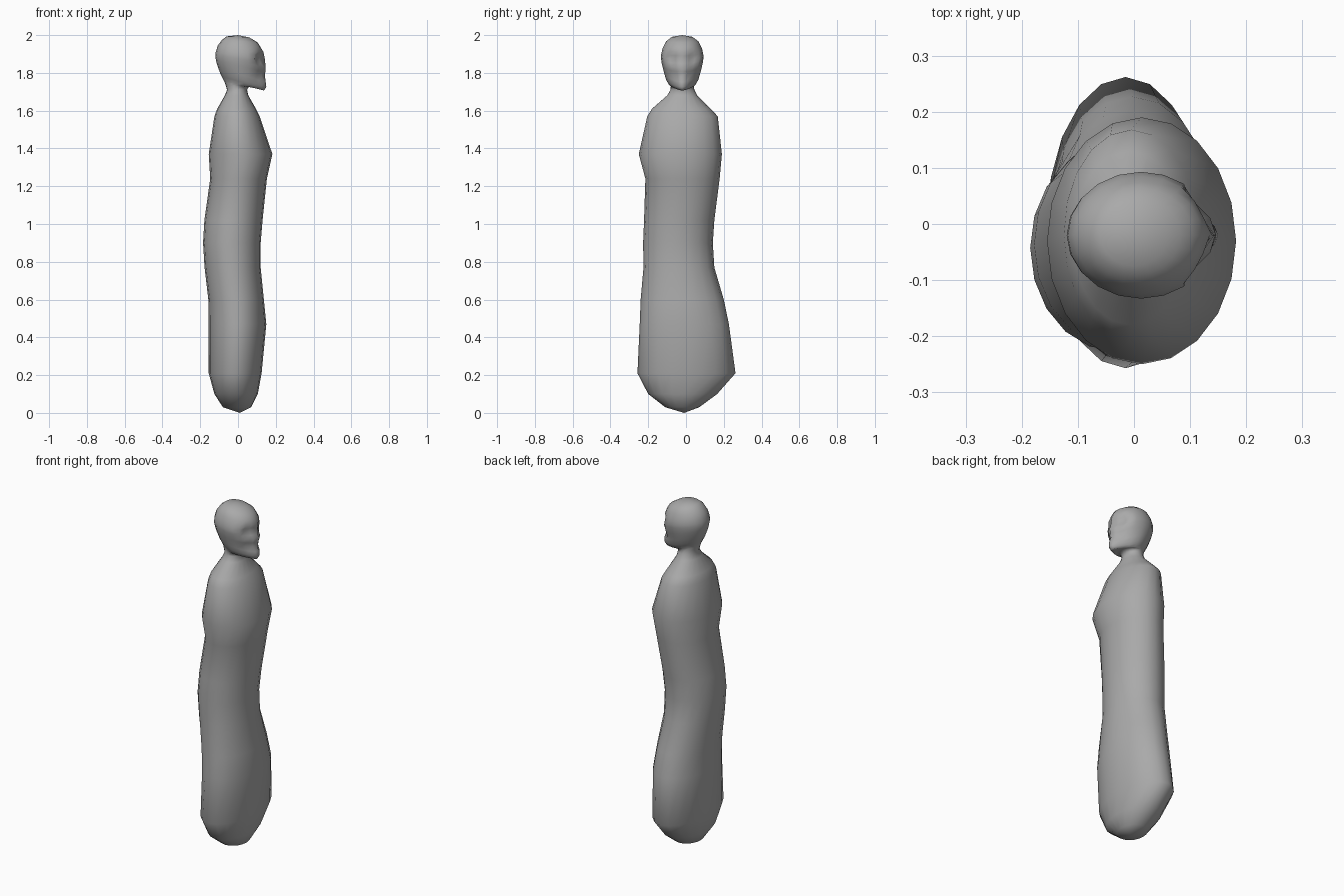
import bpy, bmesh, math
from mathutils import Vector

cube = bpy.data.objects.get("Cube")
if cube:
    bpy.data.objects.remove(cube, do_unlink=True)

SIDES = 20

# One grey for the whole figure
grey = bpy.data.materials.new("plain grey")
grey.use_nodes = True
grey.diffuse_color = (0.4, 0.4, 0.4, 1)
grey.node_tree.nodes["Principled BSDF"].inputs["Base Color"].default_value = (0.4, 0.4, 0.4, 1)

# Robe: height, x range, y range
robe = [
    (0.03, -.08, .07, -.11, .07),
    (0.10, -.125, .105, -.20, .165),
    (0.21, -.155, .125, -.257, .262),
    (0.47, -.155, .15, -.245, .227),
    (0.60, -.157, .137, -.24, .20),
    (0.77, -.177, .12, -.225, .15),
    (0.90, -.185, .12, -.227, .142),
    (1.02, -.178, .13, -.222, .15),
    (1.24, -.147, .153, -.215, .178),
    (1.37, -.155, .182, -.25, .19),
    (1.57, -.125, .115, -.205, .168),
    (1.61, -.11, .095, -.18, .13),
    (1.68, -.07, .055, -.10, .06),
    (1.71, -.058, .048, -.082, .045),
]

# Head: back height, front height, x range, half width, narrowing of the face
head = [
    (1.735, 1.73, -.065, .06, .06, 0),
    (1.76, 1.707, -.075, .138, .068, .5),
    (1.80, 1.725, -.095, .15, .085, .45),
    (1.85, 1.78, -.113, .143, .1, .25),
    (1.885, 1.83, -.12, .146, .11, .1),
    (1.91, 1.87, -.118, .143, .113, 0),
    (1.945, 1.91, -.107, .135, .105, 0),
    (1.975, 1.96, -.085, .105, .085, 0),
    (1.993, 1.988, -.06, .06, .055, 0),
]


def ring(bm, z_back, z_front, x0, x1, y0, y1, pinch=0.0):
    """Oval ring that may tilt and narrow towards the face."""
    verts = []
    for i in range(SIDES):
        a = math.tau * i / SIDES
        c, s = math.cos(a), math.sin(a)
        x = (x0 + x1) / 2 + (x1 - x0) / 2 * c
        y = (y0 + y1) / 2 + (y1 - y0) / 2 * s * (1 - pinch * max(c, 0))
        z = z_back + (z_front - z_back) * (1 + c) / 2
        verts.append(bm.verts.new((x, y, z)))
    return verts


bm = bmesh.new()
rings = [ring(bm, z, z, x0, x1, y0, y1) for z, x0, x1, y0, y1 in robe]

# Extra in-between rings give the face enough detail
face_y = -0.02
for k, row in enumerate(head):
    if k:
        mid = [(p + q) / 2 for p, q in zip(head[k - 1], row)]
        rows = [mid, row]
    else:
        rows = [row]
    for zb, zf, x0, x1, w, pinch in rows:
        rings.append(ring(bm, zb, zf, x0, x1, face_y - w, face_y + w, pinch))

for low, high in zip(rings, rings[1:]):
    for i in range(SIDES):
        j = (i + 1) % SIDES
        bm.faces.new((low[i], low[j], high[j], high[i]))

# Rounded ends
bottom = bm.verts.new((0.01, -0.01, 0))
top = bm.verts.new((0, face_y, 2))
for i in range(SIDES):
    j = (i + 1) % SIDES
    bm.faces.new((bottom, rings[0][j], rings[0][i]))
    bm.faces.new((top, rings[-1][i], rings[-1][j]))

# Eye sockets and hollow cheeks
for side in (-1, 1):
    for x, y, z, radius, depth in ((.12, .048, 1.87, .05, .028),
                                   (.125, .048, 1.79, .045, .018)):
        centre = Vector((x, face_y + side * y, z))
        for v in bm.verts:
            d = (v.co - centre).length / radius
            if d < 1:
                v.co.x -= depth * (1 - d * d)

bmesh.ops.recalc_face_normals(bm, faces=bm.faces)
mesh = bpy.data.meshes.new("robed_figure")
bm.to_mesh(mesh)
bm.free()
mesh.materials.append(grey)
figure = bpy.data.objects.new("robed_figure", mesh)
bpy.context.collection.objects.link(figure)
for polygon in mesh.polygons:
    polygon.use_smooth = True
